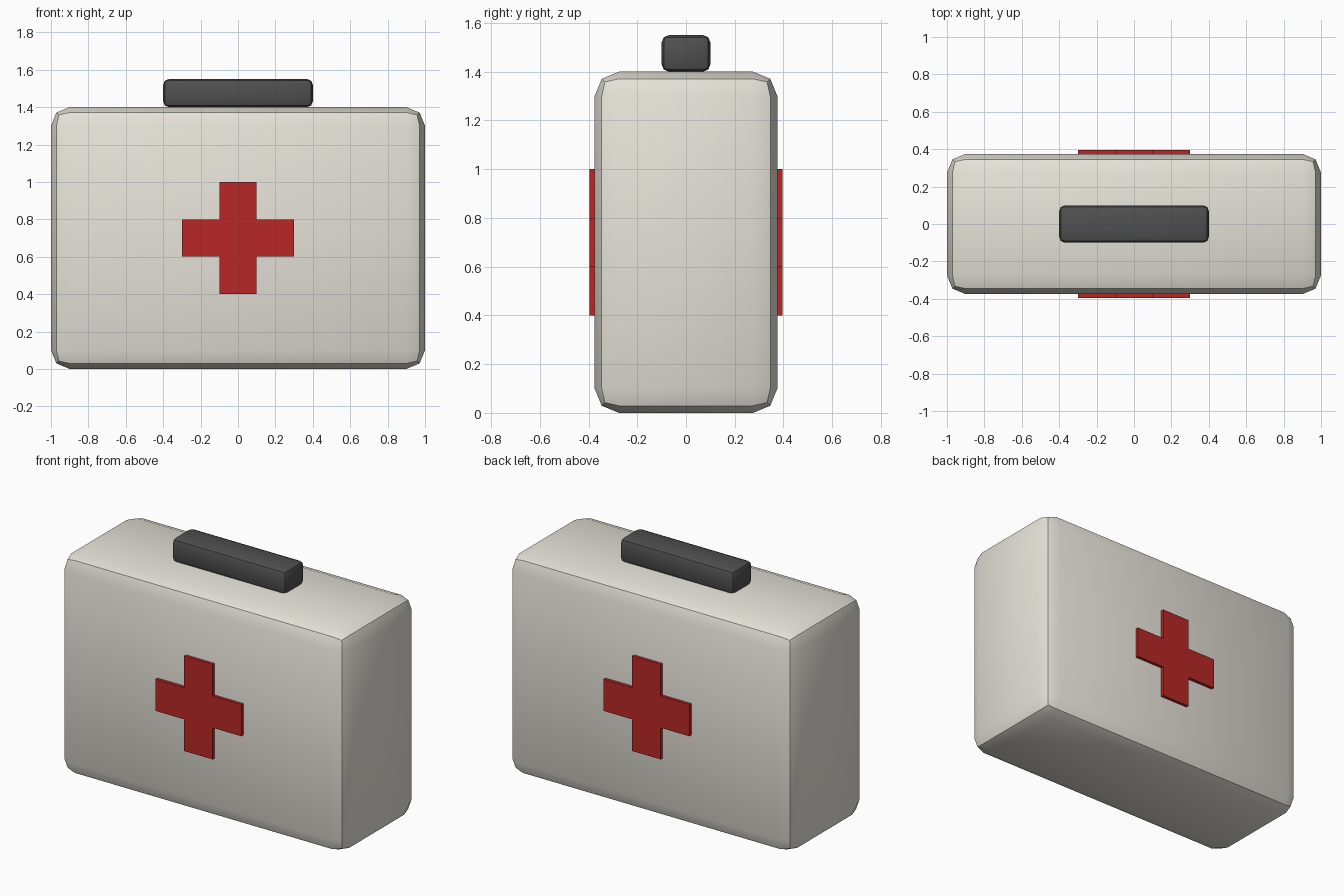
import bpy
import bmesh
import math

default_cube = bpy.data.objects.get("Cube")
if default_cube:
    bpy.data.objects.remove(default_cube, do_unlink=True)


def make_material(name, rgb):
    mat = bpy.data.materials.new(name)
    mat.use_nodes = True
    colour = (*rgb, 1.0)
    mat.diffuse_color = colour
    mat.node_tree.nodes["Principled BSDF"].inputs["Base Color"].default_value = colour
    return mat


cream = make_material("warm white", (0.80, 0.77, 0.70))
charcoal = make_material("charcoal", (0.08, 0.08, 0.08))
red = make_material("deep red", (0.48, 0.02, 0.02))


def rounded_box(name, size, centre, bevel, mat):
    bpy.ops.mesh.primitive_cube_add(size=1, location=centre)
    obj = bpy.context.object
    obj.name = name
    obj.scale = size
    bpy.ops.object.transform_apply(location=False, rotation=False, scale=True)
    mod = obj.modifiers.new("Rounded edges", "BEVEL")
    mod.width = bevel
    mod.segments = 2
    bpy.ops.object.modifier_apply(modifier=mod.name)
    bpy.ops.object.shade_smooth_by_angle(angle=math.radians(30))
    obj.data.materials.append(mat)
    return obj


def cross_plate(name, side):
    # Outline of a plus sign, one arm end and inner corner per quarter turn
    arm, half, depth = 0.3, 0.1, 0.03
    outline = []
    for i in range(4):
        c, s = round(math.cos(i * math.pi / 2)), round(math.sin(i * math.pi / 2))
        for u, v in ((arm, -half), (arm, half), (half, half)):
            outline.append((u * c - v * s, u * s + v * c))
    bm = bmesh.new()
    outer = side * 0.395
    face = bm.faces.new([bm.verts.new((x, outer, z)) for x, z in outline])
    moved = bmesh.ops.extrude_face_region(bm, geom=[face], use_keep_orig=True)["geom"]
    verts = [g for g in moved if isinstance(g, bmesh.types.BMVert)]
    bmesh.ops.translate(bm, verts=verts, vec=(0, -side * depth, 0))
    bmesh.ops.recalc_face_normals(bm, faces=bm.faces)
    mesh = bpy.data.meshes.new(name)
    bm.to_mesh(mesh)
    bm.free()
    mesh.materials.append(red)
    obj = bpy.data.objects.new(name, mesh)
    obj.location.z = 0.7
    bpy.context.collection.objects.link(obj)


# Case and grip
rounded_box("case_body", (2.0, 0.75, 1.4), (0, 0, 0.7), 0.1, cream)
rounded_box("handle", (0.8, 0.2, 0.15), (0, 0, 1.475), 0.03, charcoal)

# Raised crosses on both broad sides
cross_plate("front_cross", -1)
cross_plate("back_cross", 1)
